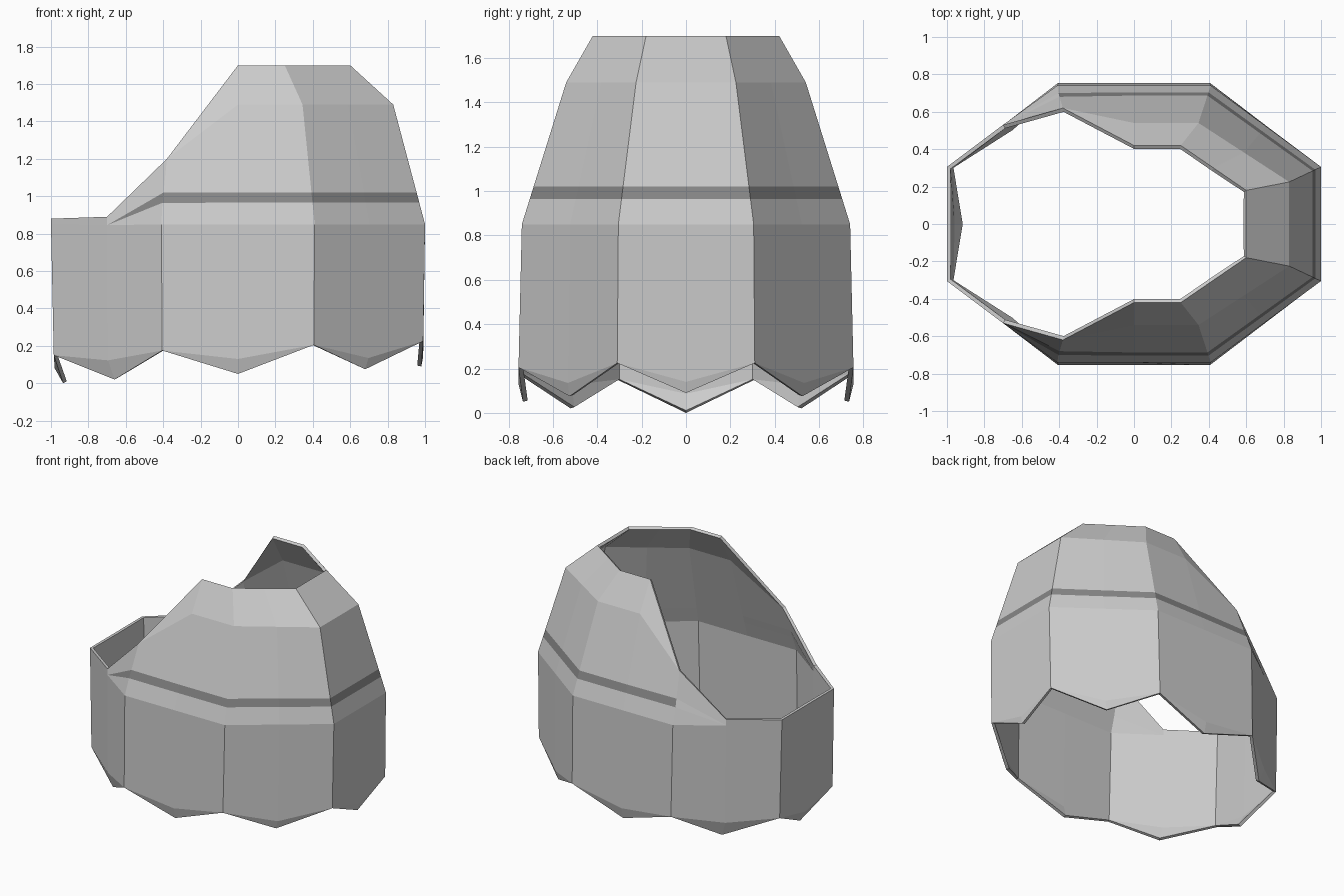
import bpy, bmesh
from mathutils import Vector as V

if "Cube" in bpy.data.objects:
    bpy.data.objects.remove(bpy.data.objects["Cube"])


def strake(low, shoulder, brow, rim):
    """Column of a full-height panel line: hem, shoulder, band edges, brow, top rim."""
    low, shoulder, brow, rim = map(V, (low, shoulder, brow, rim))
    return [low, low, shoulder, shoulder.lerp(brow, 0.18), shoulder.lerp(brow, 0.266), brow, rim]


def mid(a, b, tip, drop):
    """Middle column between two corners, with a turned-in pointed hem."""
    col = [(p + q) / 2 for p, q in zip(a, b)]
    col[0] = V(tip)
    col[1].z -= drop
    return col


# corner columns of the octagon (front half)
side_c = strake((.99, -.31, .225), (1, -.305, .85), (.83, -.225, 1.49), (.6, -.18, 1.7))
front_c = strake((.405, -.755, .205), (.41, -.74, .85), (.345, -.54, 1.49), (.25, -.42, 1.7))
peak = V((-.38, -.62, 1.2))
open_c = [V((-.405, -.755, .175))] * 2 + [V((-.41, -.74, .85)), V((-.404, -.70, .965)),
                                          V((-.398, -.68, 1.02)), peak, peak]
low_c = [V((-.985, -.31, .15))] * 2 + [V((-1, -.305, .85))] * 3 + [V((-1, -.305, .88))] * 2

# middle columns
side_m = [V((p.x, 0, p.z)) for p in side_c]
side_m[0], side_m[1] = V((.98, 0, .09)), V((.99, 0, .14))
diag_m = mid(side_c, front_c, (.68, -.525, .075), .08)
front_m = mid(front_c, open_c, (0, -.735, .05), .06)
for i in range(3, 7):
    front_m[i] = V((0, front_c[i].y, front_c[i].z))
cut_m = mid(open_c, low_c, (-.66, -.52, .02), .04)
cut_m[2:] = [V((-.7, -.53, .845))] * 3 + [V((-.7, -.53, .89))] * 2
low_m = [V((p.x, 0, p.z)) for p in low_c]
low_m[0], low_m[1] = V((-.935, 0, 0)), V((-.98, 0, .08))

columns = [side_m, side_c, diag_m, front_c, front_m, open_c, cut_m, low_c, low_m]

# shell: skin the columns on both sides, merging coincident points
bm = bmesh.new()
cache = {}


def vert(p, s):
    key = (round(p.x, 4), round(p.y * s, 4) + 0.0, round(p.z, 4))
    if key not in cache:
        cache[key] = bm.verts.new(key)
    return cache[key]


for s in (1, -1):
    for c, (a, b) in enumerate(zip(columns, columns[1:])):
        for r in range(6):
            loop = [vert(p, s) for p in (a[r], a[r + 1], b[r + 1], b[r])]
            loop = list(dict.fromkeys(loop))
            if len(loop) < 3:
                continue
            face = bm.faces.new(loop if s > 0 else loop[::-1])
            # dark band; its tapered end shows on the front only
            if r == 3 and (c < 5 or s > 0):
                face.material_index = 1

mesh = bpy.data.meshes.new("faceted_shell")
bm.to_mesh(mesh)
bm.free()
shell = bpy.data.objects.new("faceted_shell", mesh)
bpy.context.collection.objects.link(shell)

body = bpy.data.materials.new("plain_grey")
body.diffuse_color = (.8, .8, .8, 1)
body.use_nodes = True
body.node_tree.nodes["Principled BSDF"].inputs["Base Color"].default_value = body.diffuse_color
band = bpy.data.materials.new("dark_band")
band.diffuse_color = (.24, .24, .24, 1)
band.use_nodes = True
band.node_tree.nodes["Principled BSDF"].inputs["Base Color"].default_value = band.diffuse_color
for m in (body, band, body, body):
    mesh.materials.append(m)

# wall thickness, inner side all plain
wall = shell.modifiers.new("wall", 'SOLIDIFY')
wall.thickness = 0.022
wall.offset = -1
wall.material_offset = 2
